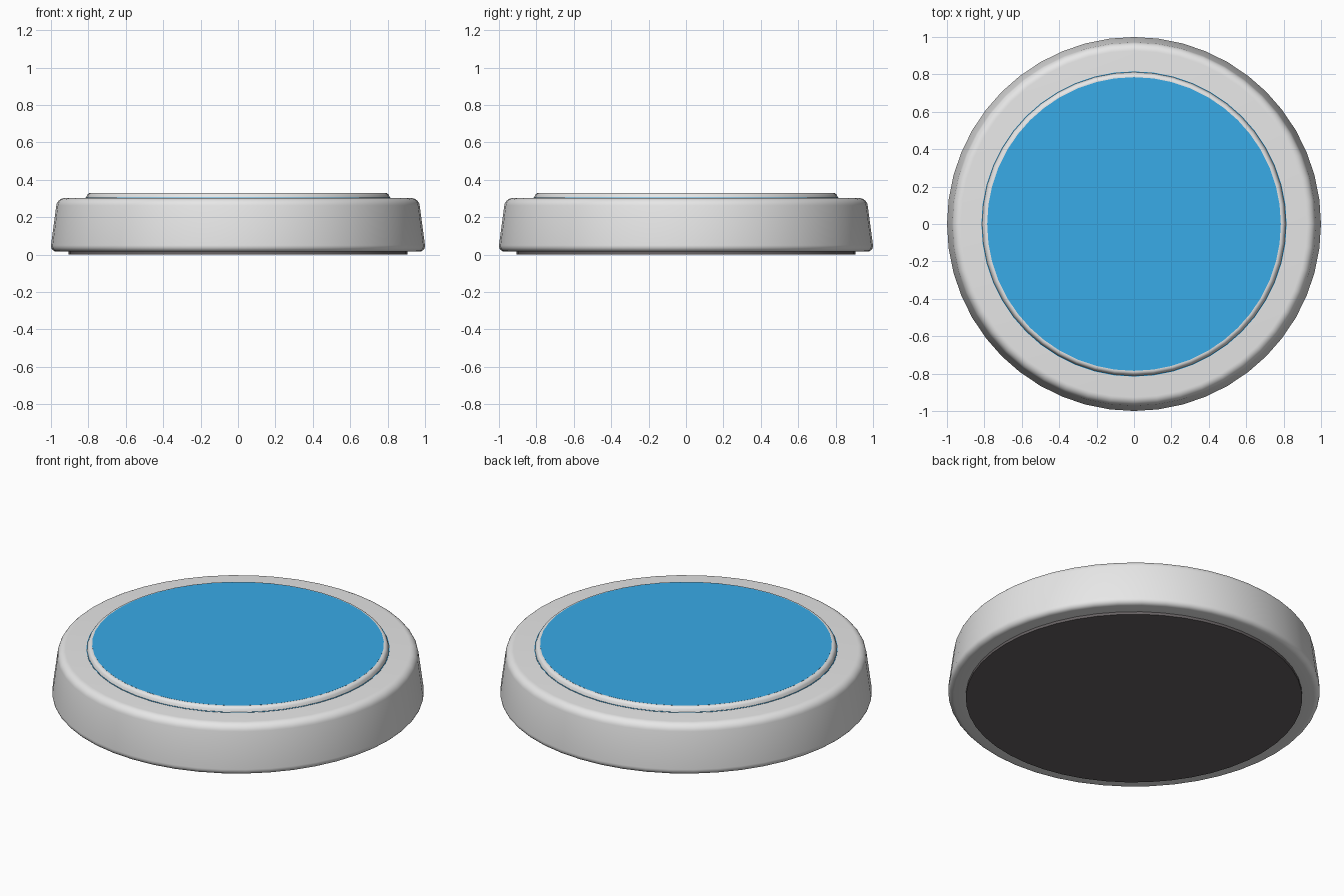
import bpy, bmesh, math

cube = bpy.data.objects.get("Cube")
if cube:
    bpy.data.objects.remove(cube, do_unlink=True)

SEGMENTS = 48


def material(name, rgb):
    mat = bpy.data.materials.new(name)
    mat.use_nodes = True
    mat.diffuse_color = (*rgb, 1)
    mat.node_tree.nodes["Principled BSDF"].inputs["Base Color"].default_value = (*rgb, 1)
    return mat


def corner(cx, cz, r, start, end, steps=5):
    """Arc points of a rounded profile corner, angles in degrees."""
    angles = [math.radians(start + (end - start) * i / steps) for i in range(steps + 1)]
    return [(cx + r * math.cos(a), cz + r * math.sin(a)) for a in angles]


def lathe(name, profile, mat):
    """Revolve a bottom-to-top (radius, z) profile, capping both ends."""
    bm = bmesh.new()
    rings = []
    for r, z in profile:
        rings.append([bm.verts.new((r * math.cos(math.tau * i / SEGMENTS),
                                    r * math.sin(math.tau * i / SEGMENTS), z))
                      for i in range(SEGMENTS)])
    for low, high in zip(rings, rings[1:]):
        for i in range(SEGMENTS):
            j = (i + 1) % SEGMENTS
            bm.faces.new((low[i], low[j], high[j], high[i]))
    bm.faces.new(rings[0][::-1])
    bm.faces.new(rings[-1])
    mesh = bpy.data.meshes.new(name)
    bm.to_mesh(mesh)
    bm.free()
    mesh.materials.append(mat)
    obj = bpy.data.objects.new(name, mesh)
    bpy.context.collection.objects.link(obj)
    bpy.ops.object.select_all(action="DESELECT")
    obj.select_set(True)
    bpy.context.view_layer.objects.active = obj
    bpy.ops.object.shade_smooth_by_angle(angle=math.radians(35))
    return obj


grey = material("light grey plastic", (0.80, 0.80, 0.80))
blue = material("blue panel", (0.041, 0.41, 0.81))
dark = material("dark rubber", (0.134, 0.12, 0.124))

# Thin rubber foot under the body
lathe("rubber_foot", [(0.905, 0), (0.905, 0.025)], dark)

# Tapered body with rounded lower and upper edges
body = [(0.9, 0.016)] + corner(0.97, 0.046, 0.03, -90, 8) + corner(0.926, 0.256, 0.046, 8, 90, 7)
lathe("body", body, grey)

# Hairline blue seam showing around the raised rim
lathe("blue_seam", [(0.816, 0.29), (0.816, 0.304)], blue)

# Raised rim with a rounded shoulder
lathe("raised_rim", [(0.8135, 0.30), (0.811, 0.308)] + corner(0.787, 0.308, 0.022, 15, 90), grey)

# Flat blue top panel, almost flush with the rim
lathe("top_panel", [(0.785, 0.325), (0.785, 0.3305)], blue)
